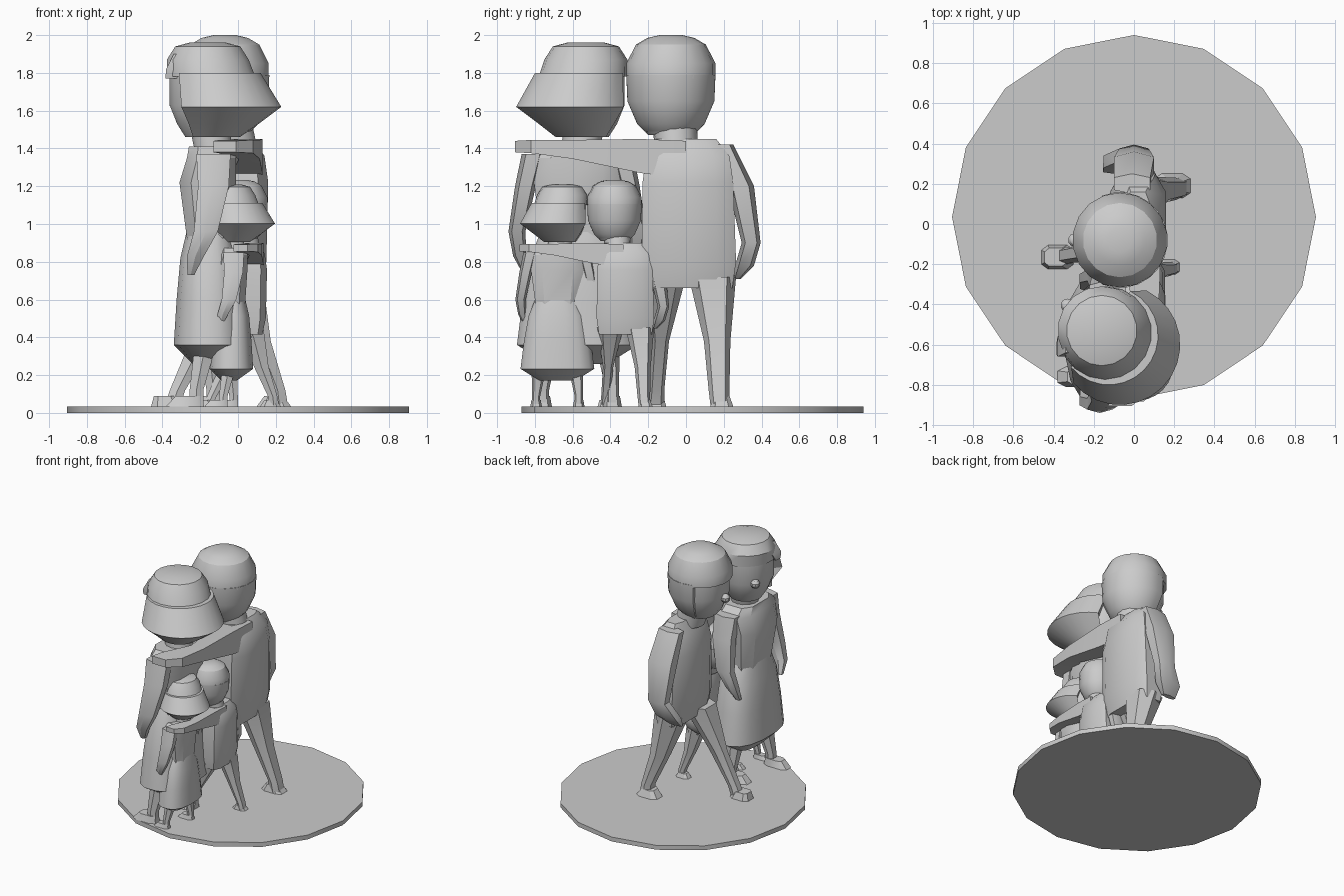
import bpy, math
from mathutils import Vector

old = bpy.data.objects.get("Cube")
if old:
    bpy.data.objects.remove(old)

stone = bpy.data.materials.new("grey stone")
stone.use_nodes = True
GREY = (0.6, 0.6, 0.6, 1)
stone.diffuse_color = GREY
stone.node_tree.nodes["Principled BSDF"].inputs["Base Color"].default_value = GREY

CHILD_SCALE = 0.61
CHILD_OFFSET = (0.056, -0.33, 0.0137)


def place(name, mesh, child=True):
    """Link a part, plus the small copy for the children."""
    mesh.materials.append(stone)
    ob = bpy.data.objects.new(name, mesh)
    bpy.context.collection.objects.link(ob)
    bpy.context.view_layer.objects.active = ob
    ob.select_set(True)
    bpy.ops.object.shade_smooth_by_angle(angle=math.radians(32))
    ob.select_set(False)
    if child:
        small = bpy.data.objects.new("child_" + name, ob.data)
        small.location = CHILD_OFFSET
        small.scale = (CHILD_SCALE,) * 3
        bpy.context.collection.objects.link(small)


def loft(name, rings, n=8, power=1.0, arc=None, along_y=False, mirror=None, child=True):
    """Skin rings of (x, y, z, half size a, half size b); arc = (middle, half) in degrees."""
    if arc:
        mid, half = map(math.radians, arc)
        angles = [mid - half + 2 * half * i / (n - 1) for i in range(n)]
    else:
        angles = [math.tau * (i + 0.5) / n for i in range(n)]
    shape = [[math.copysign(abs(f(a)) ** power, f(a)) for f in (math.cos, math.sin)] for a in angles]
    if not arc:
        k = max(abs(c) for p in shape for c in p)
        shape = [[c / k for c in p] for p in shape]
    verts = []
    for x, y, z, a, b in rings:
        for u, v in shape:
            if along_y:
                verts.append((x + u * a, y, z + v * b))
            else:
                verts.append((x + u * a, y + v * b, z))
    if mirror is not None:
        verts = [(x, 2 * mirror - y, z) for x, y, z in verts]
    faces = [(r * n + i, r * n + (i + 1) % n, (r + 1) * n + (i + 1) % n, (r + 1) * n + i)
             for r in range(len(rings) - 1) for i in range(n)]
    faces += [tuple(reversed(range(n))), tuple(range(len(verts) - n, len(verts)))]
    if along_y == (mirror is None) and (along_y or mirror is not None):
        first, last = rings[0][1], rings[-1][1]
        flip = last > first
    else:
        flip = mirror is not None
    if flip:
        faces = [tuple(reversed(f)) for f in faces]
    mesh = bpy.data.meshes.new(name)
    mesh.from_pydata(verts, [], faces)
    place(name, mesh, child)


def round_rings(x, y, profile):
    return [(x, y, z, r, r) for z, r in profile]


def nose(name, centre, r):
    x, y, z = centre
    steps = [(math.cos(t), math.sin(t)) for t in (-1.45, -0.9, -0.3, 0.3, 0.9, 1.45)]
    loft(name, round_rings(x, y, [(z + r * s, r * c) for c, s in steps]), 10)


# Base disc
disc = [(0, 0.035, z, 0.905, 0.905) for z in (0, 0.035)]
mesh_n = 16
verts = [(x + a * math.sin(math.tau * i / mesh_n), y + a * math.cos(math.tau * i / mesh_n), z)
         for x, y, z, a, b in disc for i in range(mesh_n)]
base = bpy.data.meshes.new("base")
base.from_pydata(verts, [], [tuple(range(mesh_n)), tuple(reversed(range(mesh_n, 2 * mesh_n)))] +
                 [(i, i + mesh_n, (i + 1) % mesh_n + mesh_n, (i + 1) % mesh_n) for i in range(mesh_n)])
place("base", base, child=False)

# Man: body
loft("man_torso", [(0.02, 0.015, 0.66, 0.1, 0.23), (0.02, 0.015, 0.8, 0.13, 0.25),
                   (0.02, 0.01, 1.22, 0.14, 0.24), (0.03, 0.01, 1.36, 0.11, 0.22),
                   (0.02, 0.0, 1.45, 0.06, 0.16)], 8, 0.55)
loft("man_neck", [(0, -0.05, 1.38, 0.11, 0.11), (-0.04, -0.06, 1.52, 0.12, 0.12)], 14)

# Man: striding legs and feet
loft("man_front_leg", [(-0.35, -0.16, 0.035, 0.045, 0.045), (-0.32, -0.155, 0.12, 0.045, 0.04),
                       (-0.19, -0.135, 0.38, 0.07, 0.045), (-0.03, -0.115, 0.72, 0.12, 0.115)], 6, 0.7)
loft("man_back_leg", [(0.22, 0.18, 0.035, 0.05, 0.05), (0.21, 0.175, 0.12, 0.045, 0.055),
                      (0.11, 0.165, 0.38, 0.07, 0.07), (0.02, 0.14, 0.72, 0.12, 0.125)], 6, 0.7)
loft("man_front_foot", [(-0.38, -0.165, 0.035, 0.08, 0.06), (-0.39, -0.165, 0.09, 0.055, 0.045)], 8, 0.6)
loft("man_back_foot", [(0.19, 0.19, 0.035, 0.09, 0.06), (0.19, 0.185, 0.09, 0.05, 0.045)], 8, 0.6)

# Man: hanging arm, and arm around the woman
loft("man_hanging_arm", [(-0.1, 0.27, 0.71, 0.06, 0.02), (-0.06, 0.31, 0.78, 0.1, 0.05),
                         (0, 0.345, 0.9, 0.08, 0.05), (0, 0.29, 1.2, 0.11, 0.07),
                         (-0.01, 0.2, 1.42, 0.1, 0.05)], 6, 0.7)
loft("man_embracing_arm", [(0.03, 0.0, 1.34, 0.1, 0.1), (0.05, -0.24, 1.36, 0.08, 0.09),
                           (0.06, -0.6, 1.395, 0.055, 0.05), (-0.01, -0.82, 1.41, 0.09, 0.035),
                           (-0.07, -0.905, 1.41, 0.06, 0.03)], 4, along_y=True)

# Man: head and hair, the hair open at the face
MX, MY = -0.07, -0.08
loft("man_head", round_rings(MX, MY, [(1.47, 0.12), (1.53, 0.17), (1.65, 0.215), (1.8, 0.215)]), 18)
loft("man_back_hair", round_rings(MX, MY, [(1.49, 0.14), (1.53, 0.18), (1.65, 0.232), (1.79, 0.238)]),
     16, arc=(0, 112))
loft("man_hair_cap", round_rings(MX, MY, [(1.77, 0.236), (1.85, 0.236), (1.95, 0.185),
                                          (1.985, 0.125), (2.0, 0.06)]), 18)
nose("man_nose", (MX - 0.225, MY, 1.64), 0.035)

# Woman: dress
WY = -0.575
loft("woman_skirt", [(-0.17, WY, 0.26, 0.07, 0.16), (-0.15, WY, 0.36, 0.19, 0.32),
                     (-0.15, WY, 0.6, 0.175, 0.29), (-0.15, WY, 0.82, 0.155, 0.25),
                     (-0.15, WY, 0.97, 0.12, 0.19)], 16, 0.8)
loft("woman_torso", [(-0.15, WY, 0.92, 0.12, 0.19), (-0.16, WY, 1.22, 0.15, 0.23),
                     (-0.14, WY, 1.35, 0.13, 0.24), (-0.14, WY, 1.41, 0.12, 0.17)], 8, 0.6)
loft("woman_neck", [(-0.13, -0.56, 1.38, 0.1, 0.1), (-0.15, -0.54, 1.52, 0.11, 0.11)], 14)

# Woman: arms and legs, mirrored about her middle
for side, mirror, step in (("outer", None, -0.22), ("inner", WY, -0.13)):
    loft(f"woman_{side}_arm", [(-0.25, -0.84, 0.73, 0.02, 0.02), (-0.225, -0.88, 0.83, 0.05, 0.035),
                               (-0.17, -0.895, 0.96, 0.07, 0.045), (-0.13, -0.85, 1.2, 0.09, 0.055),
                               (-0.13, -0.81, 1.37, 0.1, 0.06)], 6, 0.7, mirror=mirror)
    loft(f"woman_{side}_leg", [(step, -0.76, 0.035, 0.04, 0.035), (step, -0.76, 0.12, 0.04, 0.035),
                               (-0.16, -0.73, 0.42, 0.07, 0.07)], 6, 0.7, mirror=mirror)
    loft(f"woman_{side}_foot", [(step - 0.06, -0.76, 0.035, 0.1, 0.05),
                                (step - 0.04, -0.76, 0.09, 0.07, 0.04)], 8, 0.6, mirror=mirror)

# Woman: head turned to the man, bob flaring away from the face
HX, HY = -0.16, -0.53
loft("woman_head", round_rings(HX, HY, [(1.46, 0.12), (1.53, 0.165), (1.63, 0.205), (1.8, 0.205)]), 18)
loft("woman_bob", [(-0.13, -0.55, 1.46, 0.14, 0.14), (-0.1, -0.57, 1.53, 0.21, 0.21),
                   (-0.07, -0.6, 1.62, 0.3, 0.3), (-0.125, -0.555, 1.8, 0.245, 0.245)],
     16, arc=(-38, 102))
loft("woman_hair_cap", [(HX + 0.02, HY - 0.015, 1.78, 0.235, 0.235), (HX, HY, 1.87, 0.22, 0.22),
                        (HX, HY, 1.94, 0.175, 0.175), (HX, HY, 1.96, 0.1, 0.1)], 18)
loft("woman_fringe_tip", [(-0.34, -0.62, 1.77, 0.045, 0.03), (-0.335, -0.61, 1.82, 0.045, 0.05),
                          (-0.29, -0.58, 1.9, 0.05, 0.06)], 4)
nose("woman_nose", (HX - 0.172, HY + 0.125, 1.64), 0.035)
